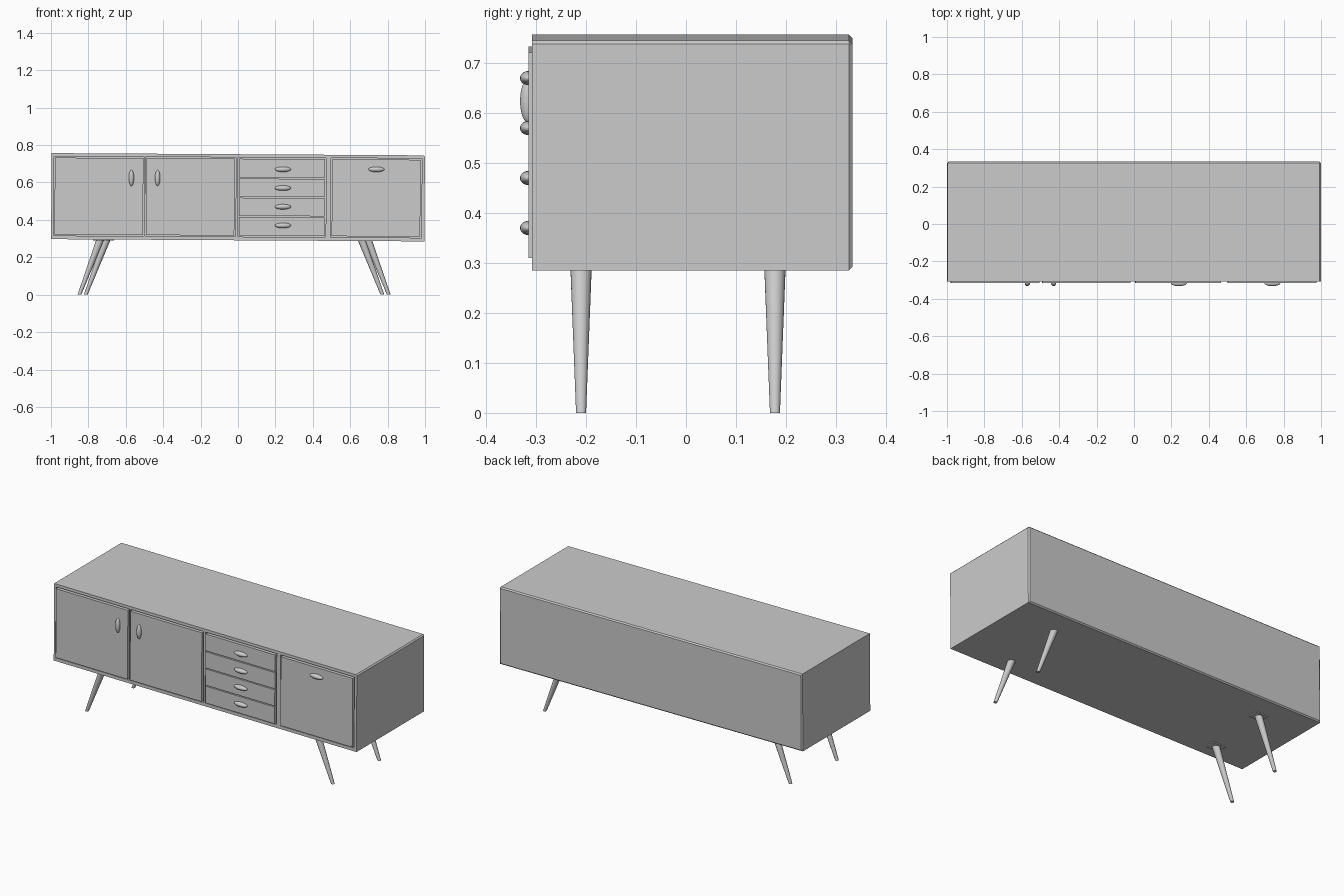
import bpy, bmesh, math
from mathutils import Matrix, Vector

if "Cube" in bpy.data.objects:
    bpy.data.objects.remove(bpy.data.objects["Cube"])

# The cabinet sits very slightly tilted on its legs
PIVOT = Matrix.Translation((0, 0, 0.52))
TILT = PIVOT @ Matrix.Rotation(0.006, 4, 'Y') @ PIVOT.inverted()


def make_object(name, bm):
    bmesh.ops.recalc_face_normals(bm, faces=bm.faces)
    mesh = bpy.data.meshes.new(name)
    bm.to_mesh(mesh)
    bm.free()
    ob = bpy.data.objects.new(name, mesh)
    bpy.context.collection.objects.link(ob)
    return ob


def add_box(bm, lo, hi):
    lo, hi = Vector(lo), Vector(hi)
    m = Matrix.Translation((lo + hi) / 2) @ Matrix.Diagonal((*(hi - lo), 1))
    return bmesh.ops.create_cube(bm, size=1, matrix=m)


def box(name, lo, hi, tilt=True):
    bm = bmesh.new()
    add_box(bm, lo, hi)
    if tilt:
        bm.transform(TILT)
    return make_object(name, bm)


def smooth(ob):
    for o in bpy.context.selected_objects:
        o.select_set(False)
    ob.select_set(True)
    bpy.context.view_layer.objects.active = ob
    bpy.ops.object.shade_smooth_by_angle(angle=math.radians(40))


# Front openings: left and right edge of each bay
BAYS = [(-0.98, -0.507), (-0.490, -0.019), (0.006, 0.463), (0.502, 0.975)]
Z0, Z1 = 0.316, 0.727
FRONT, FACE = -0.308, -0.315

# Cabinet body with chamfered rear edges and right top edge
bm = bmesh.new()
add_box(bm, (-0.998, FRONT, 0.291), (0.998, 0.333, 0.751))
edges = []
for e in bm.edges:
    a, b = (v.co for v in e.verts)
    rear = a.y > 0 and b.y > 0
    right_top = min(a.x, b.x) > 0 and min(a.z, b.z) > 0.5
    if rear or right_top:
        edges.append(e)
bmesh.ops.bevel(bm, geom=edges, offset=0.007, segments=1, affect='EDGES')
bm.transform(TILT)
cabinet = make_object("cabinet_body", bm)

# Shallow recesses around the doors and drawers
bm = bmesh.new()
for x0, x1 in BAYS:
    add_box(bm, (x0 - 0.006, FRONT - 0.05, Z0 - 0.006),
            (x1 + 0.007, FRONT + 0.018, Z1 + 0.007))
bm.transform(TILT)
cutter = make_object("recess_cutter", bm)
cutter.hide_render = True
cutter.hide_viewport = False
cut = cabinet.modifiers.new("recesses", 'BOOLEAN')
cut.operation = 'DIFFERENCE'
cut.solver = 'EXACT'
cut.object = cutter
bpy.context.view_layer.objects.active = cabinet
bpy.ops.object.modifier_apply(modifier=cut.name)
bpy.data.objects.remove(cutter)

# Doors
for name, i in (("left_door", 0), ("centre_door", 1), ("right_door", 3)):
    x0, x1 = BAYS[i]
    box(name, (x0, FACE, Z0), (x1, FRONT + 0.02, Z1))

# Drawer fronts
step = (Z1 - Z0) / 4
for i in range(4):
    z = Z0 + i * step
    box(f"drawer_front_{i + 1}", (BAYS[2][0], FACE, z + (0.003 if i else 0)),
        (BAYS[2][1], FRONT + 0.02, z + step - (0.003 if i < 3 else 0)))


# Oval handles
def handle(name, x, z, rx, rz):
    bm = bmesh.new()
    m = Matrix.Translation((x, -0.316, z)) @ Matrix.Diagonal((rx, 0.016, rz, 1))
    bmesh.ops.create_uvsphere(bm, u_segments=24, v_segments=16, radius=1, matrix=m)
    smooth(make_object(name, bm))


handle("left_door_handle", -0.57, 0.624, 0.014, 0.043)
handle("centre_door_handle", -0.43, 0.624, 0.014, 0.043)
handle("right_door_handle", 0.74, 0.67, 0.043, 0.014)
for i in range(4):
    handle(f"drawer_handle_{i + 1}", 0.24, 0.37 + 0.1 * i, 0.043, 0.014)


# Splayed tapered legs with mounting plates
def leg(name, foot_x, top_x, y):
    bm = bmesh.new()
    bmesh.ops.create_cone(bm, cap_ends=True, segments=24, radius1=0.010,
                          radius2=0.0215, depth=1)
    for v in bm.verts:
        t = v.co.z + 0.5
        v.co.x += foot_x + (top_x - foot_x) * t
        v.co.y += y
        v.co.z = 0.295 * t
    smooth(make_object(name, bm))
    box(name + "_plate", (top_x - 0.04, y - 0.03, 0.289),
        (top_x + 0.04, y + 0.03, 0.305), tilt=False)


for row, y, shift in (("front", -0.21, -0.017), ("back", 0.178, 0.017)):
    for side, s in (("left", -1), ("right", 1)):
        leg(f"{row}_{side}_leg", s * 0.81 - 0.021 + shift,
            s * 0.698 - 0.021 + shift, y)
